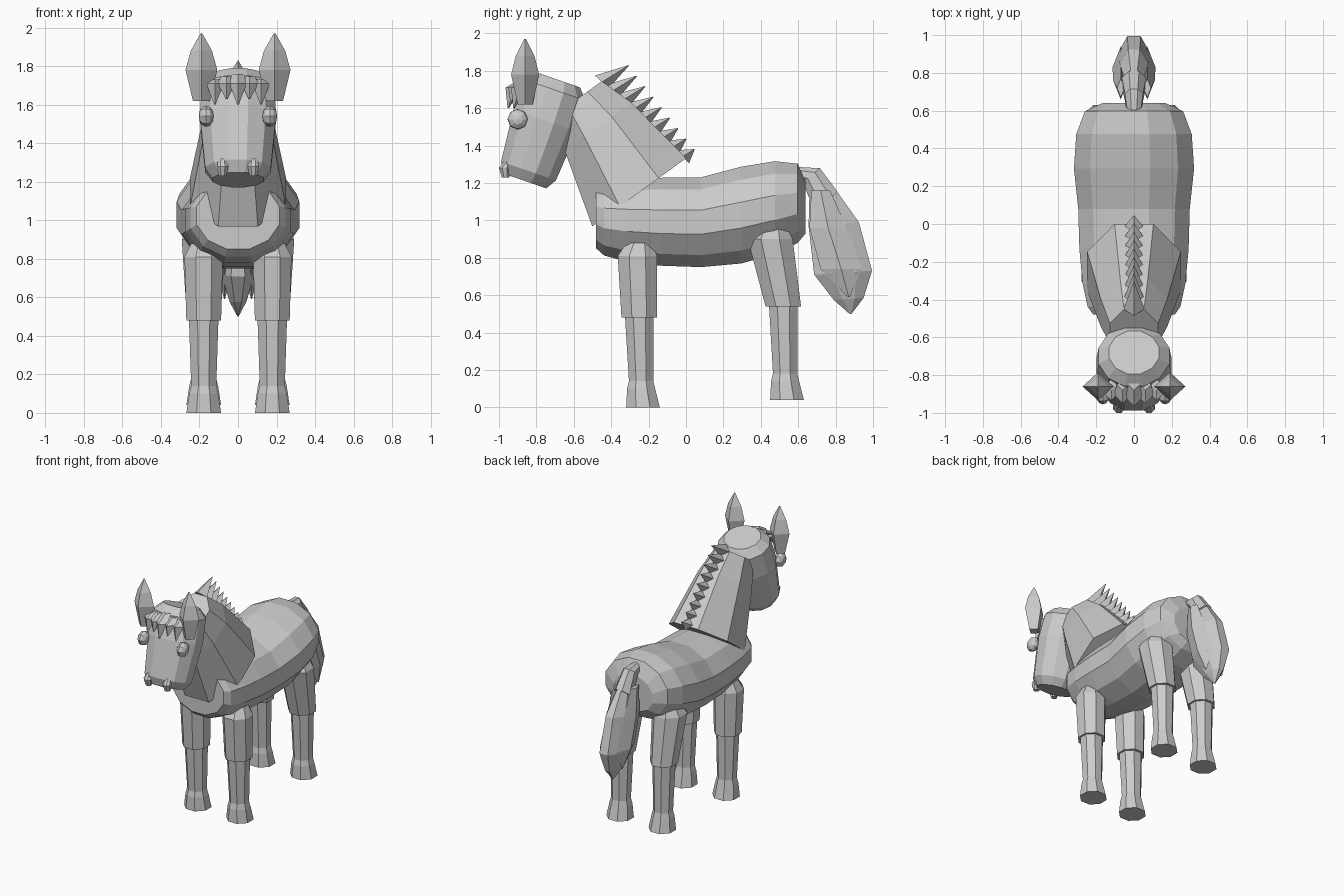
import bpy, bmesh, math
from mathutils import Vector

cube = bpy.data.objects.get("Cube")
if cube:
    bpy.data.objects.remove(cube, do_unlink=True)

grey = bpy.data.materials.new("plain_grey")
grey.use_nodes = True
grey.diffuse_color = (.6, .6, .6, 1)
grey.node_tree.nodes["Principled BSDF"].inputs["Base Color"].default_value = grey.diffuse_color


def finish(name, bm):
    bmesh.ops.recalc_face_normals(bm, faces=bm.faces)
    mesh = bpy.data.meshes.new(name)
    bm.to_mesh(mesh)
    bm.free()
    mesh.materials.append(grey)
    bpy.context.collection.objects.link(bpy.data.objects.new(name, mesh))


def loft(name, rings, x=0, tilt=0, wide=1, sides=8):
    """Skin rings given as (y, z, depth radius); tilt turns their depth axis from y towards z.
    Four-sided rings are diamonds, others have flat sides facing the axes."""
    bm = bmesh.new()
    diamond = sides == 4
    grow = 1 if diamond else 1 / math.cos(math.pi / sides)
    axis = Vector((0, math.cos(math.radians(tilt)), math.sin(math.radians(tilt))))
    across = Vector((wide, 0, 0))
    loops = []
    for y, z, radius in rings:
        loop = []
        for i in range(sides):
            angle = math.tau * (i if diamond else i + .5) / sides
            offset = axis * math.cos(angle) + across * math.sin(angle)
            loop.append(bm.verts.new(Vector((x, y, z)) + offset * radius * grow))
        loops.append(loop)
    for lower, upper in zip(loops, loops[1:]):
        for i in range(sides):
            j = (i + 1) % sides
            bm.faces.new((lower[i], lower[j], upper[j], upper[i]))
    bm.faces.new(loops[0])
    bm.faces.new(loops[-1])
    finish(name, bm)


def leg(name, x, hip_y, knee_y, hip, knee, ground, thigh):
    """Thick upper part overlapping a slim lower part with a flared foot."""
    loft(name + "_upper_leg", [
        (hip_y + .01, hip, thigh * .65),
        (hip_y, hip - .07, thigh),
        (knee_y, knee, .095)], x, wide=.95)
    loft(name + "_lower_leg", [
        (knee_y, knee + .02, .077),
        (knee_y + .01, ground + .14, .065),
        (knee_y + .01, ground + .1, .075),
        (knee_y + .02, ground, .09)], x)


# Barrel of the body: rounded ends, raised rump, belly rising to the rear
barrel = []
for step in range(-4, 5):
    angle = step * math.pi / 8
    along, fullness = math.sin(angle), max(math.cos(angle), 0)
    rear = max(along, 0)
    belly = .75 + .1 * (1 - fullness) + .08 * rear ** 2
    back = 1.2 + .03 * fullness + .16 * rear * math.sqrt(fullness)
    barrel.append((.08 + .56 * along, (belly + back) / 2, (back - belly) / 2))
loft("body", barrel, tilt=90, wide=1.23, sides=12)

# Neck
loft("neck", [(-.25, 1.15, .31), (-.47, 1.5, .22), (-.58, 1.65, .16)], tilt=36, wide=.8)

# Head: a tilted barrel from crown to muzzle
crown, muzzle = Vector((-.68, 1.75)), Vector((-.86, 1.21))
head_shape = [(0, .12), (.1, .17), (.4, .18), (.6, .17), (.9, .155), (1, .12)]
loft("head", [(*crown.lerp(muzzle, t), radius) for t, radius in head_shape],
     tilt=-19, wide=1.1, sides=12)

for side, s in (("left", 1), ("right", -1)):
    # Ears
    loft(side + "_ear", [(-.86, 1.62, .04), (-.86, 1.78, .075), (-.86, 1.88, .05),
                         (-.86, 1.97, .004)], s * .19, wide=1.1, sides=4)

    # Eyes: flattened balls facing sideways
    bm = bmesh.new()
    bmesh.ops.create_uvsphere(bm, u_segments=8, v_segments=6, radius=.055)
    for v in bm.verts:
        v.co = (s * .165 + v.co.z * .7, v.co.x - .9, v.co.y + 1.54)
    finish(side + "_eye", bm)

    # Nostrils
    loft(side + "_nostril", [(-.95, 1.32, .02), (-.97, 1.28, .03), (-.965, 1.23, .02)], s * .08)

    # Legs
    leg(side + "_front", s * .178, hip_y=-.26, knee_y=-.25, hip=.88, knee=.48,
        ground=0, thigh=.105)
    leg(side + "_hind", s * .178, hip_y=.45, knee_y=.52, hip=.97, knee=.54,
        ground=.04, thigh=.12)

    # Outer locks of the tail
    loft(side + "_tail_lock", [(.72, 1.16, .05), (.76, .96, .1), (.83, .74, .11),
                               (.87, .59, .005)], s * .07, wide=.4, sides=4)

# Mane: spikes leaning back along the crest, shorter towards the body
crest_top, crest_end = Vector((-.45, 1.74)), Vector((-.02, 1.34))
lean = Vector((.13, .08))
count = 9
for i in range(count):
    t = i / (count - 1)
    root = crest_top.lerp(crest_end, t)
    tip = root + lean * (1.1 - .6 * t)
    loft(f"mane_spike_{i + 1}", [(*root, .05), (*tip, .002)], tilt=-43, wide=1.1, sides=4)

# Forelock: short locks hanging over the brow, wrapped around the forehead
for i in range(-2, 3):
    wrap = .015 * abs(i)
    loft(f"forelock_{i + 3}", [
        (-.85, 1.76 - wrap, .03),
        (wrap - .92, 1.71, .045),
        (wrap - .95, 1.6 + .03 * (i % 2), .004)], i * .06, sides=4)

# Tail: dock and hanging tuft
loft("tail_dock", [(.56, 1.26, .04), (.67, 1.24, .06), (.75, 1.1, .08)], tilt=40, wide=.8)
loft("tail_tuft", [(.73, 1.16, .07), (.79, .98, .135), (.84, .72, .155), (.87, .58, .08),
                   (.88, .5, .005)], tilt=4, wide=.55)
